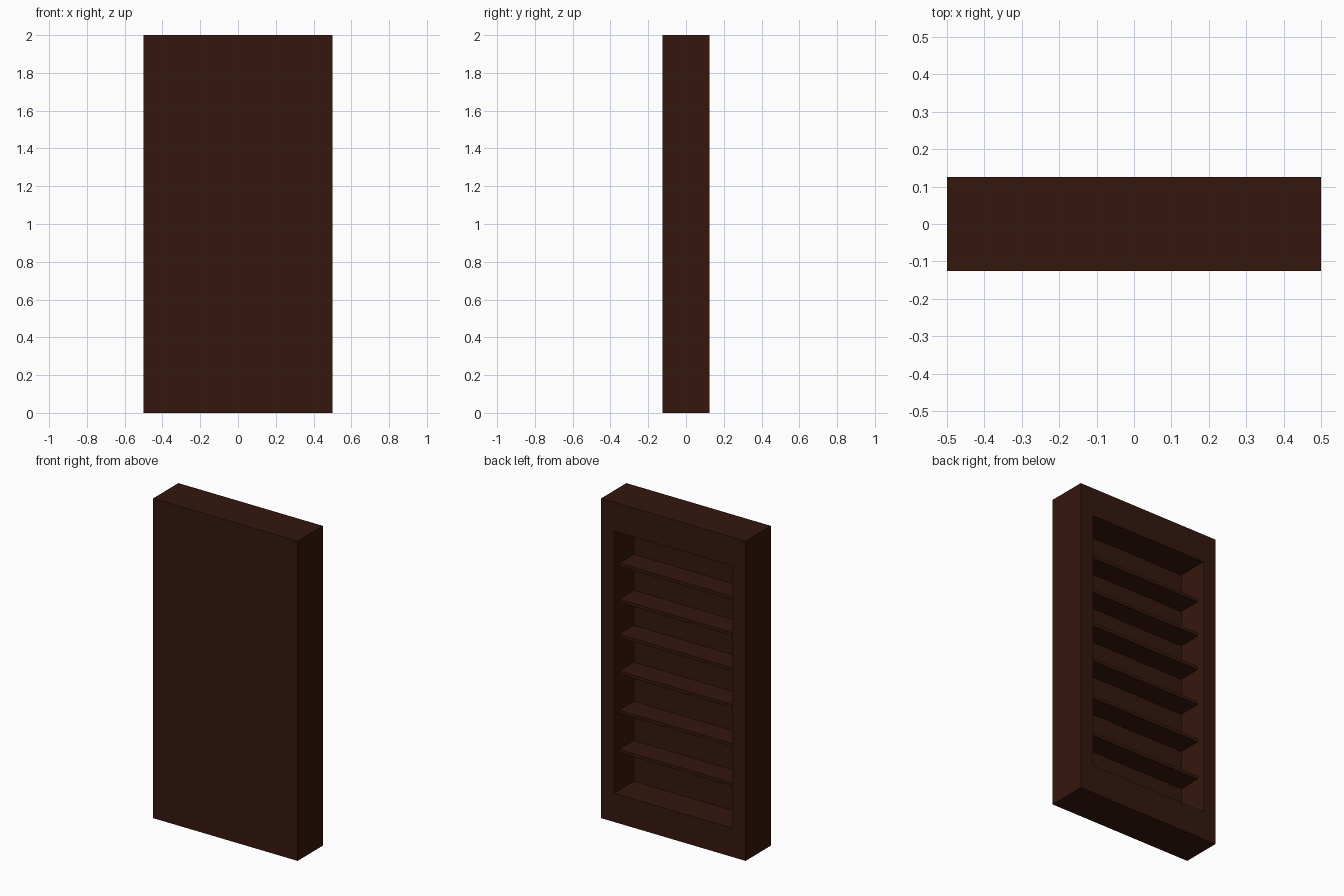
import bpy, bmesh

if "Cube" in bpy.data.objects:
    bpy.data.objects.remove(bpy.data.objects["Cube"])

W, D, H = 1.0, 0.25, 2.0          # outer size
IW, Z0, Z1 = 0.41, 0.18, 1.82     # opening half width, bottom, top
BACK_Y = -0.07                    # inner face of the closed panel

wood = bpy.data.materials.new("dark_wood")
wood.diffuse_color = (0.036, 0.0085, 0.0045, 1)
wood.use_nodes = True
wood.node_tree.nodes["Principled BSDF"].inputs["Base Color"].default_value = wood.diffuse_color


def make_object(name, bm):
    bmesh.ops.recalc_face_normals(bm, faces=bm.faces)
    mesh = bpy.data.meshes.new(name)
    bm.to_mesh(mesh)
    bm.free()
    mesh.materials.append(wood)
    ob = bpy.data.objects.new(name, mesh)
    bpy.context.collection.objects.link(ob)
    return ob


def box(x0, x1, y0, y1, z0, z1):
    bm = bmesh.new()
    bmesh.ops.create_cube(bm, size=1)
    for v in bm.verts:
        v.co = (x1 if v.co.x > 0 else x0,
                y1 if v.co.y > 0 else y0,
                z1 if v.co.z > 0 else z0)
    return bm


# Cabinet: box with a recess sunk into the rear (+y) face
bm = box(-W / 2, W / 2, -D / 2, D / 2, 0, H)
bm.normal_update()
rear = max(bm.faces, key=lambda f: f.calc_center_median().y)
bmesh.ops.inset_region(bm, faces=[rear], thickness=0.05)
for v in rear.verts:
    v.co.x = IW if v.co.x > 0 else -IW
    v.co.z = Z1 if v.co.z > H / 2 else Z0
floor = bmesh.ops.extrude_discrete_faces(bm, faces=[rear])["faces"][0]
for v in floor.verts:
    v.co.y = BACK_Y
make_object("cabinet", bm)

# Shelves, set back from the opening
for i, top in enumerate((1.60, 1.375, 1.155, 0.925, 0.68, 0.435)):
    make_object(f"shelf_{i + 1}", box(-IW, IW, BACK_Y, 0.075, top - 0.02, top))
